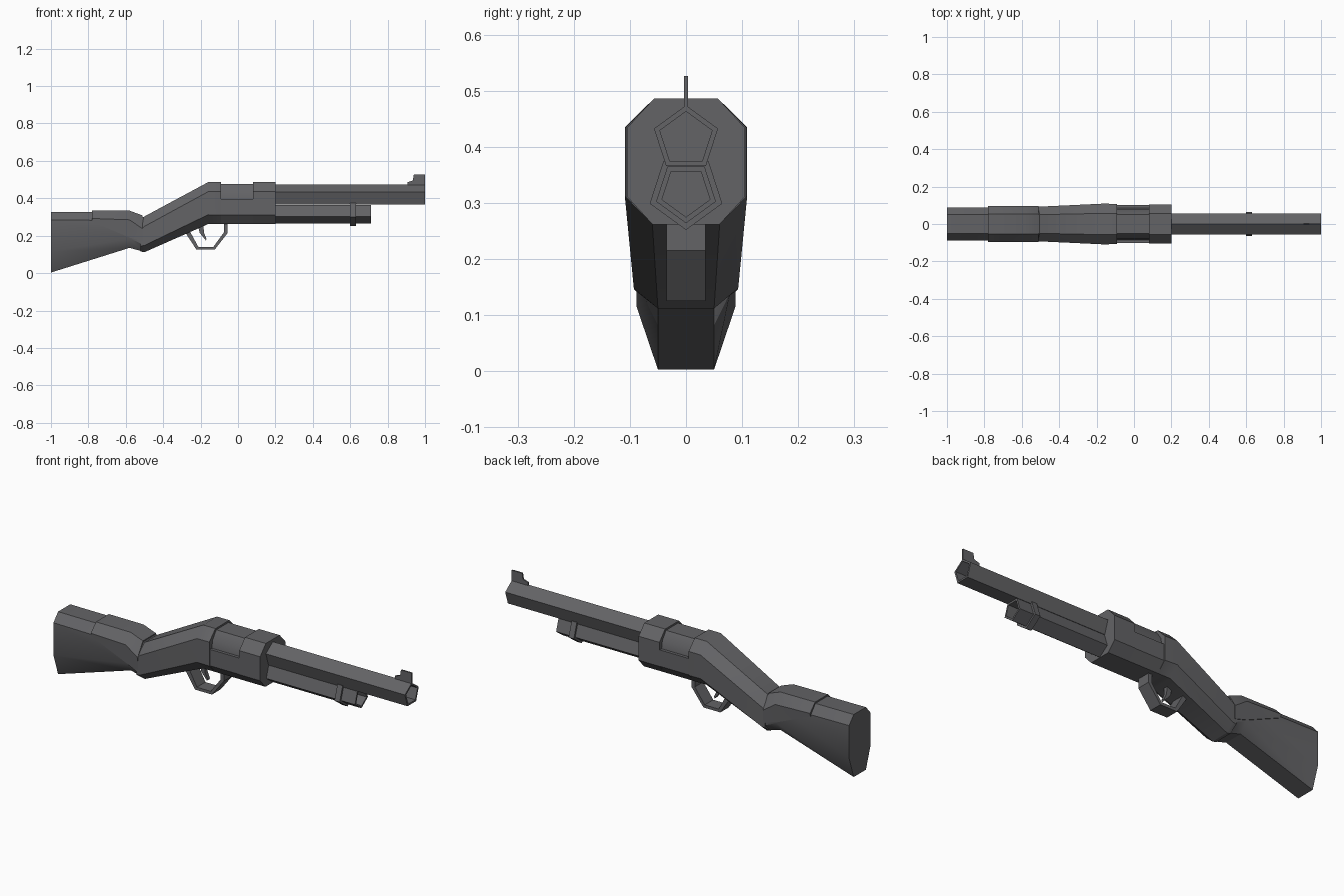
import bpy, bmesh, math
from mathutils import Vector

cube = bpy.data.objects.get("Cube")
if cube:
    bpy.data.objects.remove(cube, do_unlink=True)

# Single gunmetal colour
metal = bpy.data.materials.new("dark_grey")
metal.use_nodes = True
colour = (0.125, 0.125, 0.132, 1)
metal.diffuse_color = colour
metal.node_tree.nodes["Principled BSDF"].inputs["Base Color"].default_value = colour


def finish(name, bm):
    bmesh.ops.recalc_face_normals(bm, faces=bm.faces[:])
    mesh = bpy.data.meshes.new(name)
    bm.to_mesh(mesh)
    bm.free()
    mesh.materials.append(metal)
    obj = bpy.data.objects.new(name, mesh)
    bpy.context.collection.objects.link(obj)
    bpy.ops.object.select_all(action='DESELECT')
    obj.select_set(True)
    bpy.context.view_layer.objects.active = obj
    bpy.ops.object.shade_smooth_by_angle(angle=math.radians(30))
    return obj


def loft(name, sections):
    """Skin a row of closed (x, [(y, z), ...]) sections and cap both ends."""
    bm = bmesh.new()
    rings = [[bm.verts.new((x, y, z)) for y, z in pts] for x, pts in sections]
    n = len(rings[0])
    for a, b in zip(rings, rings[1:]):
        for i in range(n):
            j = (i + 1) % n
            bm.faces.new((a[i], a[j], b[j], b[i]))
    bm.faces.new(rings[0])
    bm.faces.new(rings[-1])
    return finish(name, bm)


def mirrored(half):
    return half + [(-y, z) for y, z in reversed(half)]


def octagon(zs, ws):
    """Bottom, lower corner, upper corner and top heights; bottom, side, top half widths."""
    return mirrored(list(zip((ws[0], ws[1], ws[1], ws[2]), zs)))


def pentagon(r, z, up=1):
    return [(r * math.sin(k * math.tau / 5), z + up * r * math.cos(k * math.tau / 5))
            for k in range(5)]


def plate(name, outline, half):
    """Extrude a side outline across the width."""
    bm = bmesh.new()
    left = [bm.verts.new((x, half, z)) for x, z in outline]
    right = [bm.verts.new((x, -half, z)) for x, z in outline]
    n = len(outline)
    for i in range(n):
        j = (i + 1) % n
        bm.faces.new((left[i], left[j], right[j], right[i]))
    bm.faces.new(left)
    bm.faces.new(right)
    return finish(name, bm)


# Butt stock
loft("stock", [
    (-1.0, octagon((0.003, 0.115, 0.285, 0.328), (0.05, 0.088, 0.05))),
    (-0.58, octagon((0.135, 0.185, 0.28, 0.326), (0.05, 0.088, 0.05))),
    (-0.5, octagon((0.113, 0.15, 0.235, 0.298), (0.05, 0.09, 0.05)))])

# Raised comb with slanting cheek edges
loft("comb", [
    (-0.78, mirrored([(0.092, 0.275), (0.095, 0.292), (0.053, 0.335)])),
    (-0.58, mirrored([(0.092, 0.19), (0.095, 0.285), (0.053, 0.334)])),
    (-0.51, mirrored([(0.093, 0.17), (0.096, 0.237), (0.053, 0.308)]))])

# Sloping grip running into the rear of the receiver
loft("grip", [
    (-0.52, octagon((0.115, 0.145, 0.235, 0.285), (0.05, 0.092, 0.05))),
    (-0.5, octagon((0.112, 0.148, 0.25, 0.303), (0.05, 0.093, 0.05))),
    (-0.16, octagon((0.262, 0.312, 0.435, 0.486), (0.06, 0.109, 0.057))),
    (-0.09, octagon((0.262, 0.31, 0.435, 0.486), (0.06, 0.107, 0.057)))])

# Receiver with a recessed upper breech, then a full collar
breech = mirrored([(0.06, 0.262), (0.102, 0.31), (0.102, 0.395), (0.086, 0.395),
                   (0.08, 0.435), (0.05, 0.477)])
loft("breech", [(-0.1, breech), (0.09, breech)])
collar = octagon((0.262, 0.31, 0.435, 0.486), (0.06, 0.104, 0.057))
loft("collar", [(0.08, collar), (0.2, collar)])

# Hollow barrel and magazine tube
barrel_z, tube_z = 0.414, 0.32
loft("barrel", [(0.18, pentagon(0.06, barrel_z)), (1.0, pentagon(0.06, barrel_z)),
                (1.0, pentagon(0.049, barrel_z)), (0.9, pentagon(0.049, barrel_z))])
loft("magazine_tube", [(0.18, pentagon(0.056, tube_z, -1)), (0.71, pentagon(0.056, tube_z, -1)),
                       (0.71, pentagon(0.045, tube_z, -1)), (0.61, pentagon(0.045, tube_z, -1))])
loft("magazine_band", [(0.6, pentagon(0.068, tube_z, -1)), (0.63, pentagon(0.068, tube_z, -1))])

# Front sight blade
plate("front_sight", [(0.905, 0.465), (0.905, 0.486), (0.935, 0.495), (0.94, 0.526),
                      (1.0, 0.526), (1.0, 0.465)], 0.004)

# Trigger guard loop and trigger
outer = [(-0.285, 0.222), (-0.222, 0.125), (-0.125, 0.125), (-0.055, 0.215), (-0.055, 0.27)]
inner = [(-0.075, 0.27), (-0.075, 0.218), (-0.132, 0.14), (-0.212, 0.14), (-0.262, 0.232)]
plate("trigger_guard", outer + inner, 0.035)
plate("trigger", [(-0.215, 0.26), (-0.205, 0.215), (-0.172, 0.175), (-0.168, 0.182),
                  (-0.182, 0.215), (-0.185, 0.265)], 0.01)
